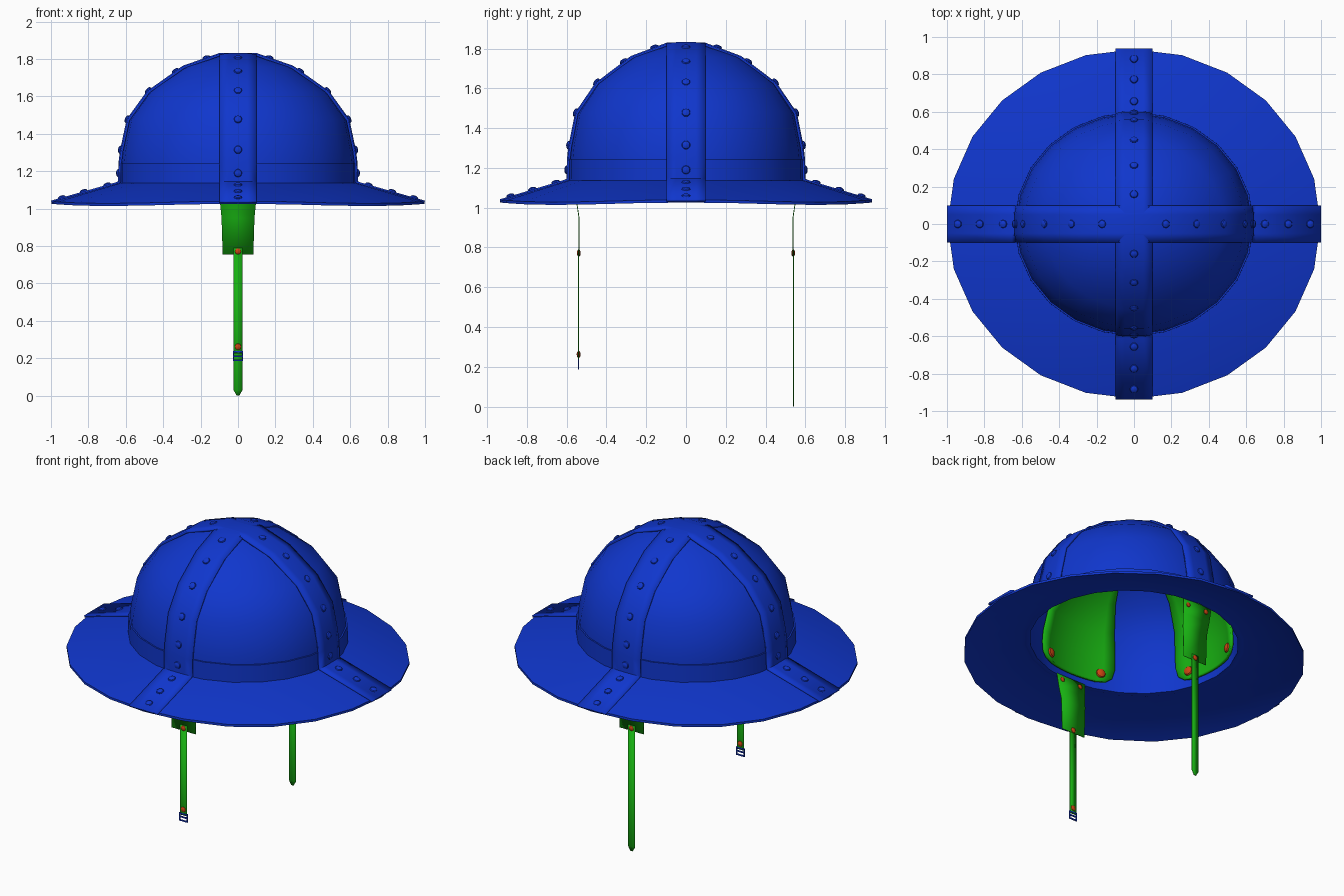
import bpy, bmesh, math
from mathutils import Vector, Matrix

if "Cube" in bpy.data.objects:
    bpy.data.objects.remove(bpy.data.objects["Cube"])

KY = 0.937      # helmet is slightly narrower front to back
SEG = 24


def material(name, rgb):
    m = bpy.data.materials.new(name)
    m.diffuse_color = (*rgb, 1)
    m.use_nodes = True
    m.node_tree.nodes["Principled BSDF"].inputs["Base Color"].default_value = m.diffuse_color
    return m


BLUE = material("blue_steel", (0.005, 0.037, 0.61))
GREEN = material("green_leather", (0.009, 0.44, 0.006))
COPPER = material("copper", (0.6, 0.06, 0.006))


def finish(name, bm, mat, thickness=0, angle=35, offset=0):
    bmesh.ops.remove_doubles(bm, verts=bm.verts, dist=1e-5)
    bmesh.ops.recalc_face_normals(bm, faces=bm.faces)
    me = bpy.data.meshes.new(name)
    bm.to_mesh(me)
    bm.free()
    ob = bpy.data.objects.new(name, me)
    bpy.context.collection.objects.link(ob)
    me.materials.append(mat)
    if thickness:
        s = ob.modifiers.new("thickness", "SOLIDIFY")
        s.thickness = thickness
        s.offset = offset
    bpy.ops.object.select_all(action="DESELECT")
    ob.select_set(True)
    bpy.context.view_layer.objects.active = ob
    bpy.ops.object.shade_smooth_by_angle(angle=math.radians(angle))
    return ob


def skin(bm, rows, closed=False):
    """Quads between successive rows of points."""
    rows = [[bm.verts.new(p) for p in r] for r in rows]
    n = len(rows[0])
    for a, b in zip(rows, rows[1:] + (rows[:1] if closed else [])):
        for i in range(n - 1):
            bm.faces.new((a[i], a[i + 1], b[i + 1], b[i]))


def lathe(name, profile, closed=True, sag=0):
    rows = []
    for r, z in profile:
        row = []
        for i in range(SEG + 1):
            a = 2 * math.pi * (i % SEG) / SEG
            dz = sag * max(0, r - 0.65) * math.sin(2 * a) ** 2
            row.append((r * math.cos(a), r * KY * math.sin(a), z - dz))
        rows.append(row)
    bm = bmesh.new()
    skin(bm, rows, closed)
    bmesh.ops.remove_doubles(bm, verts=bm.verts, dist=1e-5)
    return finish(name, bm, BLUE)


# Dome shell, head ring and sloping brim
dome = [(0.632, 1.12), (0.629, 1.245), (0.622, 1.31), (0.588, 1.478),
        (0.481, 1.624), (0.291, 1.758), (0.1, 1.824), (0, 1.828)]
inner = [(r * 0.966, z - 0.02 * (z > 1.3)) for r, z in reversed(dome)]
lathe("dome", dome + inner, closed=False)
lathe("head_ring", [(0.62, 1.12), (0.639, 1.12), (0.638, 1.245), (0.62, 1.245)])
lathe("brim", [(0.61, 1.115), (0.61, 1.139), (0.65, 1.136), (0.997, 1.04),
               (0.997, 1.026), (0.65, 1.116), (0.637, 1.112)], sag=0.035)

# Raised cross straps over dome and brim
BAND = [(1.0, 1.043), (0.652, 1.141), (0.644, 1.146), (0.641, 1.245), (0.633, 1.31),
        (0.597, 1.48), (0.488, 1.63), (0.296, 1.766), (0.1, 1.834)]


def place(r, z, axis, w=0.0):
    if abs(r) < 0.65:       # wrap the band's width around the dome
        f = math.sqrt(1 - (w / 0.64) ** 2)
        r, z = r * f, 1.2 + (z - 1.2) * (f if z > 1.2 else 1)
    return Vector((r, w, z)) if axis == "x" else Vector((w, r * KY, z))


for axis, lift in (("x", 0), ("y", -0.001)):
    path = BAND + [(-r, z) for r, z in reversed(BAND)]
    bm = bmesh.new()
    skin(bm, [[place(r, z + lift, axis, w) for w in (-0.098, -0.05, 0.05, 0.098)]
              for r, z in path])
    ob = finish("cross_band_" + axis, bm, BLUE)
    up = max(ob.data.polygons, key=lambda p: p.center.z).normal.z > 0
    s = ob.modifiers.new("thickness", "SOLIDIFY")
    s.thickness = 0.012
    s.offset = -1 if up else 1


def rivet(bm, pos, normal, radius=0.022, height=0.55):
    q = Vector(normal).normalized().to_track_quat("Z", "Y").to_matrix().to_4x4()
    m = Matrix.Translation(pos) @ q @ Matrix.Diagonal((1, 1, height, 1))
    bmesh.ops.create_uvsphere(bm, u_segments=12, v_segments=6, radius=radius, matrix=m)


# Rivets along all four arms of the bands
RIVETS = [(0.17, 1.807), (0.335, 1.736), (0.481, 1.631), (0.593, 1.478), (0.63, 1.315),
          (0.64, 1.19), (0.70, 1.127), (0.825, 1.092), (0.942, 1.059)]
bm = bmesh.new()
for axis in "xy":
    for side in (1, -1):
        for r, z in RIVETS:
            n = (0.28, 0.96) if r > 0.65 else (r, max(0, z - 1.24))
            rivet(bm, place(side * r, z, axis), place(side * n[0], n[1], axis)
                  if r > 0.65 else Vector((side * n[0], 0, n[1])) if axis == "x"
                  else Vector((0, side * n[0], n[1])))
finish("band_rivets", bm, BLUE)

# Four leather liner pads (radius, height, half angle)
PAD = [(0.588, 1.15, 16), (0.588, 1.16, 22), (0.587, 1.185, 25.5), (0.584, 1.24, 27),
       (0.578, 1.31, 27), (0.548, 1.46, 26), (0.446, 1.595, 24), (0.265, 1.72, 22),
       (0.1, 1.775, 19)]
copper = bmesh.new()
for k, name in enumerate(("right", "back", "left", "front")):
    bm = bmesh.new()
    rows = []
    for r, z, half in PAD:
        angs = [math.radians(90 * k + half * t / 4) for t in range(-4, 5)]
        rows.append([(r * math.cos(a), r * KY * math.sin(a), z) for a in angs])
    skin(bm, rows)
    finish("liner_pad_" + name, bm, GREEN, 0.014)
    for da in (-18.5, 18.5):
        a = math.radians(90 * k + da)
        p = Vector((0.578 * math.cos(a), 0.578 * KY * math.sin(a), 1.205))
        rivet(copper, p, (p.x, p.y, 0), 0.029)


def ribbon(name, path, thickness=0.004):
    bm = bmesh.new()
    skin(bm, [[(-w, y, z), (w, y, z)] for y, z, w in path])
    finish(name, bm, GREEN, thickness)


# Chin straps: wide tab plus narrow strap, front and back
for side, name in ((-1, "front"), (1, "back")):
    ribbon(name + "_strap_tab", [(side * 0.56, 1.12, 0.103), (side * 0.55, 1.03, 0.096),
                                 (side * 0.538, 0.95, 0.088), (side * 0.538, 0.755, 0.082)])
    end = [(0.235, 0.024), (0.225, 0.02)] if side < 0 else [(0.03, 0.024), (0.001, 0.007)]
    ribbon(name + "_strap", [(side * 0.54, z, w) for z, w in [(0.79, 0.024)] + end])
    rivet(copper, (0, side * 0.539, 0.772), (0, 1, 0), 0.018)
    for x in (-0.065, 0.065):
        rivet(copper, (x, side * 0.556, 1.09), (0, 1, 0), 0.016)
rivet(copper, (0, -0.54, 0.262), (0, 1, 0), 0.018)
finish("copper_rivets", copper, COPPER)

# Buckle: rectangular frame with a middle bar
bm = bmesh.new()
bars = [(0, z, 0.056, 0.008) for z in (0.19, 0.212, 0.234)]
bars += [(x, 0.212, 0.006, 0.052) for x in (-0.025, 0.025)]
for x, z, sx, sz in bars:
    m = Matrix.Translation((x, -0.54, z)) @ Matrix.Diagonal((sx, 0.006, sz, 1))
    bmesh.ops.create_cube(bm, size=1, matrix=m)
finish("buckle", bm, BLUE)
